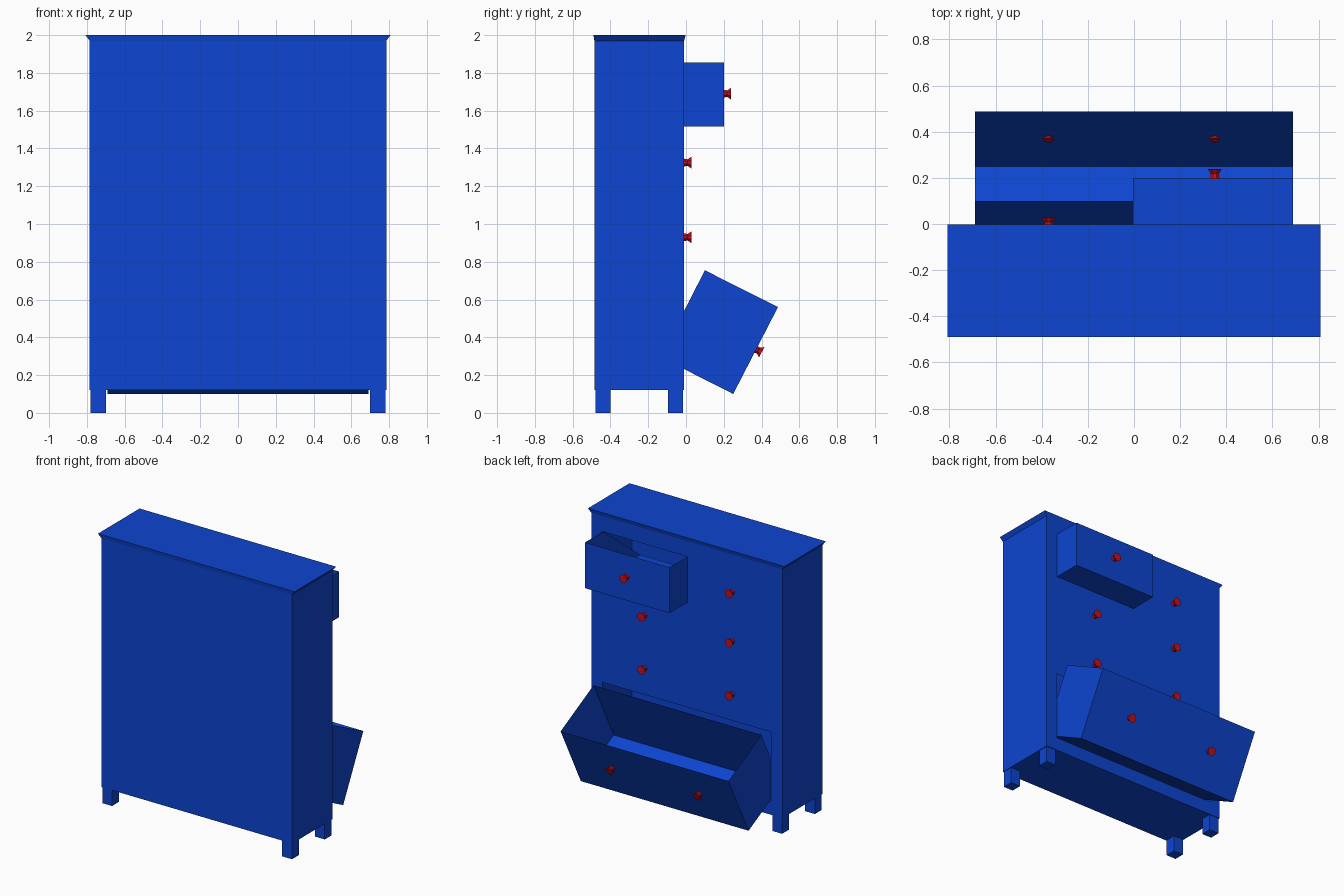
import bpy, bmesh, math
from mathutils import Vector

if "Cube" in bpy.data.objects:
    bpy.data.objects.remove(bpy.data.objects["Cube"])

def material(name, color):
    m = bpy.data.materials.new(name)
    m.diffuse_color = color
    m.use_nodes = True
    m.node_tree.nodes["Principled BSDF"].inputs["Base Color"].default_value = m.diffuse_color
    return m

BLUE = material("blue_paint", (0.004, 0.06, 0.64, 1))
RED = material("red_knob", (0.55, 0.005, 0.015, 1))

def make(name, verts, faces, mat, flip_check=True):
    me = bpy.data.meshes.new(name)
    me.from_pydata(verts, [], faces)
    bm = bmesh.new()
    bm.from_mesh(me)
    bmesh.ops.remove_doubles(bm, verts=bm.verts, dist=1e-5)
    if flip_check:
        bmesh.ops.recalc_face_normals(bm, faces=bm.faces)
    bm.to_mesh(me)
    bm.free()
    me.materials.append(mat)
    ob = bpy.data.objects.new(name, me)
    bpy.context.collection.objects.link(ob)
    return ob

def rect(x, y0, y1, z):
    return [(-x, y0, z), (x, y0, z), (x, y1, z), (-x, y1, z)]

W, Y0, Y1, Z0, Z1 = 0.785, -0.485, -0.01, 0.12, 1.97

# carcass: thin shell without its drawer side
make("cabinet_shell", rect(W, Y0, Y1, Z0) + rect(W, Y0, Y1, Z1),
     [(3, 2, 1, 0), (0, 1, 5, 4), (1, 2, 6, 5), (3, 0, 4, 7)], BLUE, False)

# drawer side panel with two openings
xs = [-W, -0.692, -0.005, 0.692, W]
zs = [Z0, 0.22, 0.735, 1.515, 1.855, Z1]
holes = {(1, 1), (2, 1), (2, 3)}
verts = [(x, Y1, z) for z in zs for x in xs]
n = len(xs)
faces = [(j*n+i, (j+1)*n+i, (j+1)*n+i+1, j*n+i+1)
         for j in range(len(zs)-1) for i in range(n-1) if (i, j) not in holes]
make("drawer_panel", verts, faces, BLUE, False)

# flared top
make("top_moulding", rect(W, Y0, Y1, Z1) + rect(0.808, -0.49, -0.002, 2.0),
     [(3, 2, 1, 0), (4, 5, 6, 7)] + [(i, (i+1) % 4, (i+1) % 4+4, i+4) for i in range(4)], BLUE)

# legs
for sx in (-1, 1):
    for y, label in ((-0.44, "front"), (-0.055, "back")):
        v = [(sx*0.74 + a*0.04, y + b*0.04, z) for z in (0, Z0)
             for a, b in ((-1, -1), (1, -1), (1, 1), (-1, 1))]
        make(label + "_leg", v, [(3, 2, 1, 0), (4, 5, 6, 7)] +
             [(i, (i+1) % 4, (i+1) % 4+4, i+4) for i in range(4)], BLUE)

# open drawers: side profiles (y, z) give two sides, listed edges give the walls
def drawer(name, profile, x0, x1, walls):
    k = len(profile)
    v = [(x, y, z) for x in (x0, x1) for y, z in profile]
    f = [tuple(range(k)), tuple(reversed(range(k, 2*k)))]
    f += [(b, a, a+k, b+k) for a, b in walls]
    make(name, v, f, BLUE, False)

drawer("upper_drawer", [(-0.45, 1.515), (-0.01, 1.855), (0.2, 1.855), (0.2, 1.515)],
       -0.005, 0.69, [(2, 3), (3, 0)])
drawer("tipped_drawer", [(-0.135, 0.295), (0.1, 0.755), (0.487, 0.56), (0.25, 0.1)],
       -0.69, 0.69, [(0, 1), (2, 3), (3, 0)])

# knobs: short neck with a flared end, tilted about x
def knob(x, y, z, tilt=0.0):
    sides = 8
    prof = [(0.023, -0.004), (0.019, 0.018), (0.033, 0.038)]
    c, s = math.cos(tilt), math.sin(tilt)
    v = []
    for r, d in prof:
        for i in range(sides):
            a = 2*math.pi*(i+0.5)/sides
            u, w = r*math.cos(a), r*math.sin(a)
            v.append((x+u, y + d*c - w*s, z + d*s + w*c))
    f = [(j*sides+i, j*sides+(i+1) % sides, (j+1)*sides+(i+1) % sides, (j+1)*sides+i)
         for j in range(2) for i in range(sides)]
    f += [tuple(range(sides)), tuple(range(2*sides, 3*sides))]
    make("knob", v, f, RED)

for x in (0.35, -0.37):
    for z in (1.69, 1.325, 0.93):
        knob(x, 0.2 if (x > 0 and z > 1.5) else Y1, z)
    knob(x, 0.367, 0.338, -math.radians(27))
